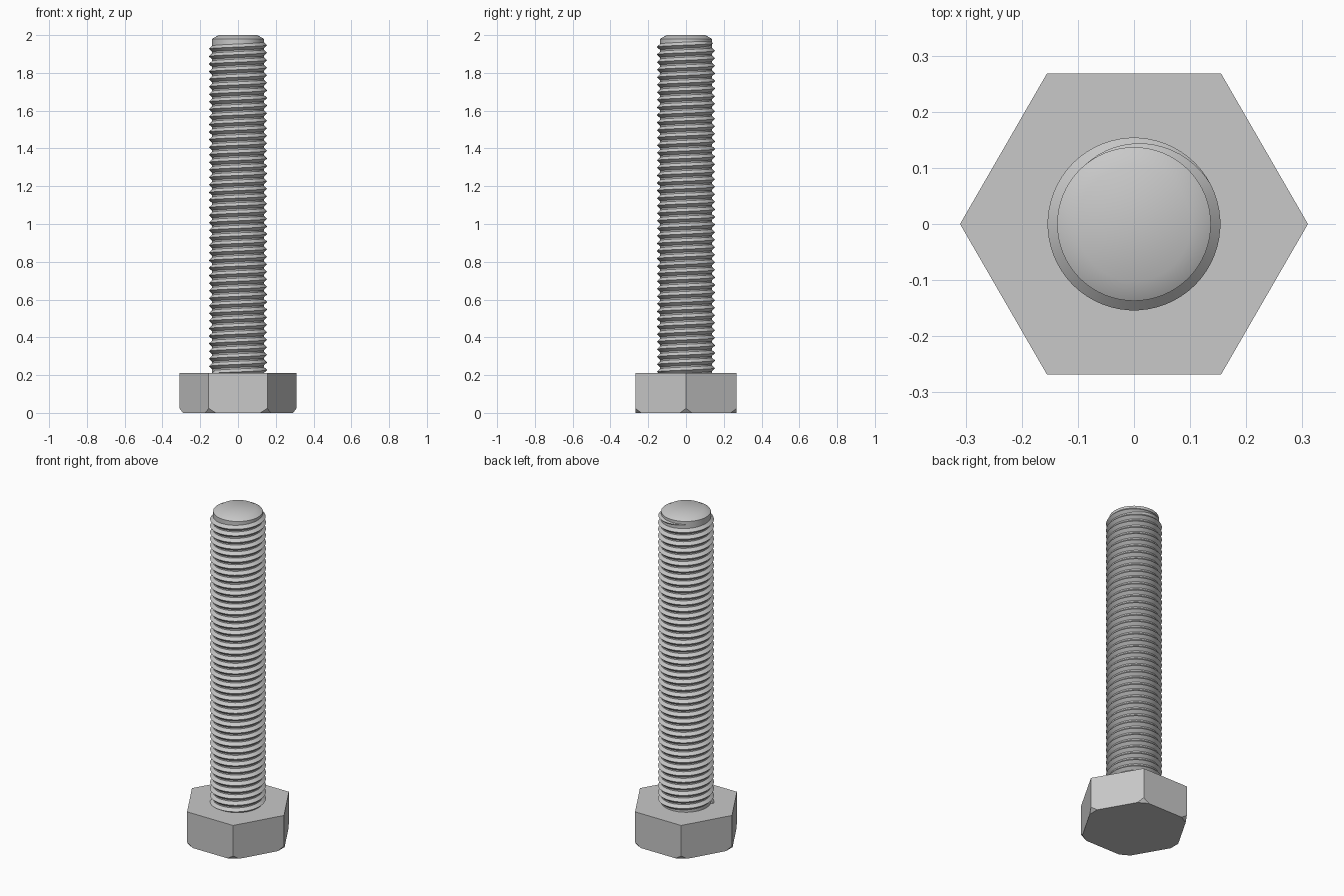
import bpy, bmesh
from math import sin, cos, pi, radians

if "Cube" in bpy.data.objects:
    bpy.data.objects.remove(bpy.data.objects["Cube"])

steel = bpy.data.materials.new("grey steel")
steel.use_nodes = True
GREY = (0.58, 0.58, 0.58, 1)
steel.diffuse_color = GREY
steel.node_tree.nodes["Principled BSDF"].inputs["Base Color"].default_value = GREY

HEAD_R, HEAD_H = 0.31, 0.21
MAJOR, MINOR = 0.154, 0.137
PITCH, FLANK = 0.04, 0.017


def finish(name, bm, smooth=False):
    bmesh.ops.recalc_face_normals(bm, faces=bm.faces)
    mesh = bpy.data.meshes.new(name)
    bm.to_mesh(mesh)
    bm.free()
    mesh.materials.append(steel)
    obj = bpy.data.objects.new(name, mesh)
    bpy.context.collection.objects.link(obj)
    if smooth:
        bpy.ops.object.select_all(action='DESELECT')
        obj.select_set(True)
        bpy.context.view_layer.objects.active = obj
        bpy.ops.object.shade_smooth_by_angle(angle=radians(30))
    return obj


# Hexagonal head, with its lower corners cut off
bm = bmesh.new()
corners = [(HEAD_R * cos(i * pi / 3), HEAD_R * sin(i * pi / 3)) for i in range(6)]
top = [bm.verts.new((x, y, HEAD_H)) for x, y in corners]
mid = [bm.verts.new((x, y, 0.024)) for x, y in corners]
CUT = 0.12


def toward(i, j):
    (ax, ay), (bx, by) = corners[i % 6], corners[j % 6]
    return bm.verts.new((ax + (bx - ax) * CUT, ay + (by - ay) * CUT, 0))


before = [toward(i, i - 1) for i in range(6)]
after = [toward(i, i + 1) for i in range(6)]
bm.faces.new(top)
bm.faces.new([v for pair in zip(before, after) for v in pair])
for i in range(6):
    j = (i + 1) % 6
    bm.faces.new((top[i], mid[i], after[i], before[j], mid[j], top[j]))
    bm.faces.new((mid[i], before[i], after[i]))
finish("hex_head", bm)

# Round shank with a chamfered tip
bm = bmesh.new()
SIDES = 64
rings = []
for r, z in ((MINOR, HEAD_H - 0.01), (MINOR, 1.98), (0.102, 2.0)):
    rings.append([bm.verts.new((r * cos(2 * pi * k / SIDES), r * sin(2 * pi * k / SIDES), z))
                  for k in range(SIDES)])
for low, high in zip(rings, rings[1:]):
    for k in range(SIDES):
        n = (k + 1) % SIDES
        bm.faces.new((low[k], low[n], high[n], high[k]))
bm.faces.new(rings[0])
bm.faces.new(rings[-1])
finish("shank", bm, smooth=True)

# Helical thread ridge, fading out at the tip
bm = bmesh.new()
STEPS = 60
END_Z, END_ANGLE = 1.962, radians(135)
count = int((END_Z - HEAD_H) / PITCH * STEPS)
fade = STEPS * 0.3
root = MINOR - 0.001
previous = None
for k in range(count + 1):
    angle = END_ANGLE - 2 * pi * k / STEPS
    z = END_Z - PITCH * k / STEPS
    size = max(0.02, min(1, k / fade))
    section = [bm.verts.new((r * cos(angle), r * sin(angle), max(z + dz, HEAD_H - 0.005)))
               for r, dz in ((root, -FLANK * size),
                             (root + (MAJOR - root) * size, 0),
                             (root, FLANK * size))]
    if previous:
        for a in range(3):
            b = (a + 1) % 3
            bm.faces.new((previous[a], previous[b], section[b], section[a]))
    else:
        bm.faces.new(section)
    previous = section
bm.faces.new(previous)
finish("thread", bm, smooth=True)
